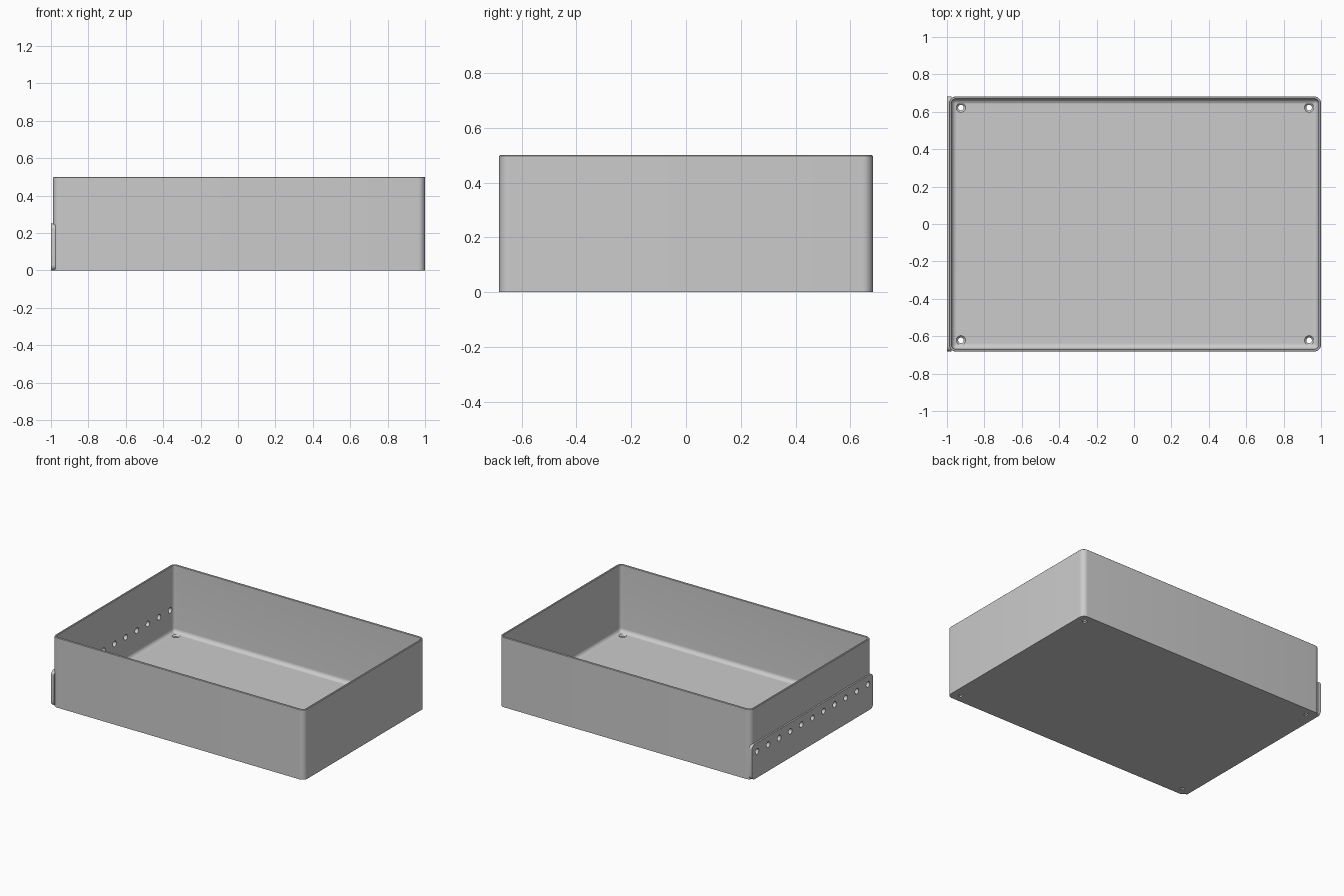
import bpy, bmesh, math
from mathutils import Matrix, Vector

cube = bpy.data.objects.get("Cube")
if cube:
    bpy.data.objects.remove(cube, do_unlink=True)

LEFT, RIGHT, HALF_Y, HEIGHT = -0.989, 1.0, 0.682, 0.5
CENTRE_X, HALF_X = (LEFT + RIGHT) / 2, (RIGHT - LEFT) / 2
WALL, FLOOR, CORNER, FILLET = 0.014, 0.02, 0.037, 0.028

grey = bpy.data.materials.new("plain grey")
grey.use_nodes = True
colour = (0.6, 0.6, 0.6, 1)
grey.diffuse_color = colour
grey.node_tree.nodes["Principled BSDF"].inputs["Base Color"].default_value = colour


def rounded_rect(half_w, half_h, radius, steps=8):
    """Outline of a rounded rectangle, counter-clockwise."""
    points = []
    for quarter, (sx, sy) in enumerate([(1, 1), (-1, 1), (-1, -1), (1, -1)]):
        for i in range(steps + 1):
            a = (quarter + i / steps) * math.pi / 2
            points.append((sx * (half_w - radius) + radius * math.cos(a),
                           sy * (half_h - radius) + radius * math.sin(a)))
    return points


def loft(name, rings):
    """Skin a stack of equal rings and cap both ends."""
    bm = bmesh.new()
    loops = [[bm.verts.new(p) for p in ring] for ring in rings]
    for a, b in zip(loops, loops[1:]):
        for i in range(len(a)):
            j = (i + 1) % len(a)
            bm.faces.new((a[i], a[j], b[j], b[i]))
    bm.faces.new(loops[0][::-1])
    bm.faces.new(loops[-1])
    bmesh.ops.recalc_face_normals(bm, faces=bm.faces)
    mesh = bpy.data.meshes.new(name)
    bm.to_mesh(mesh)
    bm.free()
    mesh.materials.append(grey)
    obj = bpy.data.objects.new(name, mesh)
    bpy.context.collection.objects.link(obj)
    return obj


def add_cone(bm, place, r1, r2, depth):
    bmesh.ops.create_cone(bm, cap_ends=True, segments=24, radius1=r1,
                          radius2=r2, depth=depth, matrix=place)


def cutter_from(bm, name):
    mesh = bpy.data.meshes.new(name)
    bm.to_mesh(mesh)
    bm.free()
    obj = bpy.data.objects.new(name, mesh)
    bpy.context.collection.objects.link(obj)
    obj.hide_render = True
    return obj


def cut(obj, cutter):
    mod = obj.modifiers.new("holes", "BOOLEAN")
    mod.operation, mod.solver, mod.object = "DIFFERENCE", "EXACT", cutter
    bpy.ops.object.select_all(action="DESELECT")
    obj.select_set(True)
    bpy.context.view_layer.objects.active = obj
    bpy.ops.object.modifier_apply(modifier=mod.name)


# Open tray: (inset from the outside, height) from the base, over the rim, to the floor
profile = [(0, 0), (0, HEIGHT - 0.003), (0.003, HEIGHT),
           (WALL - 0.003, HEIGHT), (WALL, HEIGHT - 0.003)]
for i in range(9):
    a = i / 8 * math.pi / 2
    profile.append((WALL + FILLET * (1 - math.cos(a)),
                    FLOOR + FILLET * (1 - math.sin(a))))
rings = []
for inset, z in profile:
    outline = rounded_rect(HALF_X - inset, HALF_Y - inset, max(CORNER - inset, 0.006))
    rings.append([(CENTRE_X + x, y, z) for x, y in outline])
tray = loft("tray", rings)

# Mounting strip along the lower part of one end wall
strip_outline = rounded_rect(HALF_Y, 0.125, 0.03)
strip = loft("side_strip", [[(x, y, z + 0.125) for y, z in strip_outline]
                            for x in (-1.0, LEFT + WALL - 0.001)])

# Row of round holes through the strip and the wall behind it
bm = bmesh.new()
for i in range(-5, 6):
    place = Matrix.Translation((LEFT, i * 0.1252, 0.188)) @ Matrix.Rotation(math.pi / 2, 4, "Y")
    add_cone(bm, place, 0.02, 0.02, 0.1)
row_cutter = cutter_from(bm, "row_hole_cutter")
cut(tray, row_cutter)
cut(strip, row_cutter)

# Countersunk screw holes in the floor corners
bores, sinks = bmesh.new(), bmesh.new()
for sx in (-1, 1):
    for sy in (-1, 1):
        spot = Vector((CENTRE_X + sx * 0.931, sy * 0.622, 0))
        add_cone(bores, Matrix.Translation(spot), 0.015, 0.015, 0.1)
        add_cone(sinks, Matrix.Translation(spot + Vector((0, 0, FLOOR))), 0.014, 0.036, 0.022)
bore_cutter = cutter_from(bores, "bore_cutter")
sink_cutter = cutter_from(sinks, "countersink_cutter")
cut(tray, sink_cutter)
cut(tray, bore_cutter)

for helper in (row_cutter, bore_cutter, sink_cutter):
    bpy.data.objects.remove(helper, do_unlink=True)

# Smooth curved surfaces, sharp edges kept
bpy.ops.object.select_all(action="DESELECT")
for obj in (tray, strip):
    obj.select_set(True)
bpy.context.view_layer.objects.active = tray
bpy.ops.object.shade_smooth_by_angle(angle=math.radians(30))
